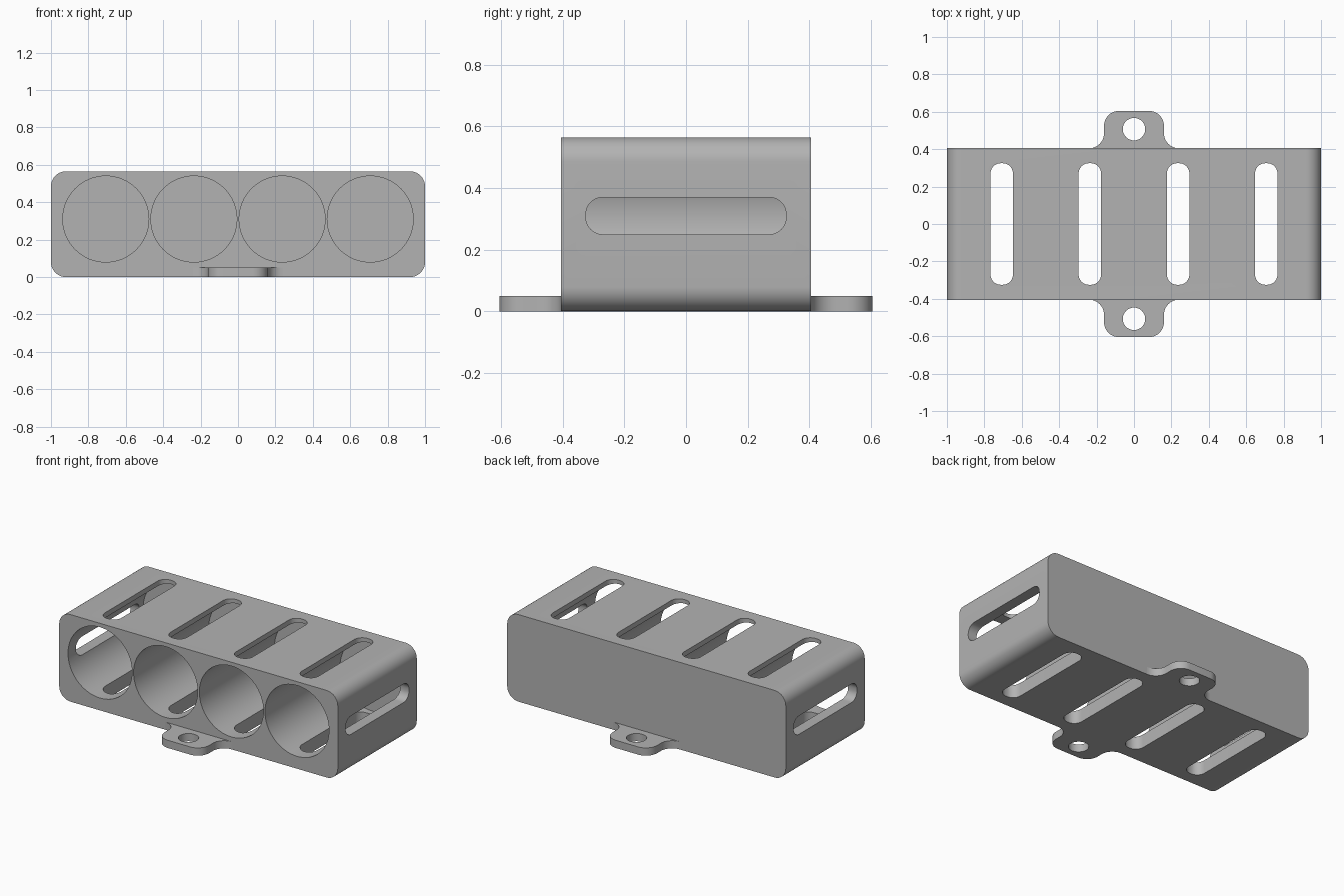
import bpy, bmesh, math
from mathutils import Matrix

if "Cube" in bpy.data.objects:
    bpy.data.objects.remove(bpy.data.objects["Cube"])

gray = bpy.data.materials.new("light gray")
gray.diffuse_color = (0.45, 0.45, 0.45, 1)
gray.use_nodes = True
gray.node_tree.nodes["Principled BSDF"].inputs["Base Color"].default_value = gray.diffuse_color


def arc(cx, cy, r, a0, a1, n=10):
    return [(cx + r * math.cos(math.radians(a0 + (a1 - a0) * i / n)),
             cy + r * math.sin(math.radians(a0 + (a1 - a0) * i / n))) for i in range(n + 1)]


def rounded_rect(cx, cy, hw, hh, r):
    x, y = hw - r, hh - r
    return (arc(cx + x, cy + y, r, 0, 90) + arc(cx - x, cy + y, r, 90, 180)
            + arc(cx - x, cy - y, r, 180, 270) + arc(cx + x, cy - y, r, 270, 360))


def prism(name, pts, lo, hi, axis="Z"):
    """Extrude an outline: Z uses (x, y), Y uses (x, z), X uses (y, z)."""
    place = {"Z": lambda a, b, t: (a, b, t), "Y": lambda a, b, t: (a, t, b),
             "X": lambda a, b, t: (t, a, b)}[axis]
    bm = bmesh.new()
    face = bm.faces.new([bm.verts.new(place(a, b, lo)) for a, b in pts])
    ext = bmesh.ops.extrude_face_region(bm, geom=[face])
    verts = [v for v in ext["geom"] if isinstance(v, bmesh.types.BMVert)]
    bmesh.ops.translate(bm, verts=verts, vec=place(0, 0, hi - lo))
    bmesh.ops.recalc_face_normals(bm, faces=bm.faces)
    me = bpy.data.meshes.new(name)
    bm.to_mesh(me)
    bm.free()
    me.materials.append(gray)
    ob = bpy.data.objects.new(name, me)
    bpy.context.collection.objects.link(ob)
    return ob


def cut(ob, cutters):
    for c in cutters:
        c.hide_render = True
        m = ob.modifiers.new("cut", "BOOLEAN")
        m.operation, m.solver, m.object = "DIFFERENCE", "EXACT", c
        bpy.context.view_layer.objects.active = ob
        bpy.ops.object.modifier_apply(modifier=m.name)
        bpy.data.objects.remove(c)


def smooth(ob):
    bpy.ops.object.select_all(action="DESELECT")
    ob.select_set(True)
    bpy.context.view_layer.objects.active = ob
    bpy.ops.object.shade_smooth_by_angle(angle=math.radians(30))


# Holder body: rounded block
body = prism("holder_body", rounded_rect(0, 0.2825, 1, 0.2825, 0.08), -0.405, 0.405, "Y")

# Round blind cell pockets, each with a slot through top and bottom
cutters = []
for x in (-0.707, -0.236, 0.236, 0.707):
    cutters.append(prism("pocket", arc(x, 0.31, 0.23, 0, 360, 64)[:-1], -0.5, 0.365, "Y"))
    cutters.append(prism("slot", rounded_rect(x, 0, 0.06, 0.325, 0.055), -0.1, 0.7))
# Side slots opening into the outer pockets
for s in (-1, 1):
    lo, hi = sorted((s * 0.72, s * 1.1))
    cutters.append(prism("side_slot", rounded_rect(0, 0.31, 0.325, 0.06, 0.055), lo, hi, "X"))
cut(body, cutters)
smooth(body)

# Mounting tabs with flared roots and screw holes
for name, s in (("front_tab", -1), ("back_tab", 1)):
    half = (arc(0.24, 0.485, 0.08, 270, 180) + arc(0.08, 0.525, 0.08, 0, 90))
    outline = [(0.24, 0.40)] + half + [(-x, y) for x, y in reversed(half)] + [(-0.24, 0.40)]
    tab = prism(name, [(x, s * y) for x, y in outline], 0, 0.05)
    cut(tab, [prism("screw_hole", arc(0, s * 0.507, 0.06, 0, 360, 40)[:-1], -0.1, 0.2)])
    smooth(tab)
